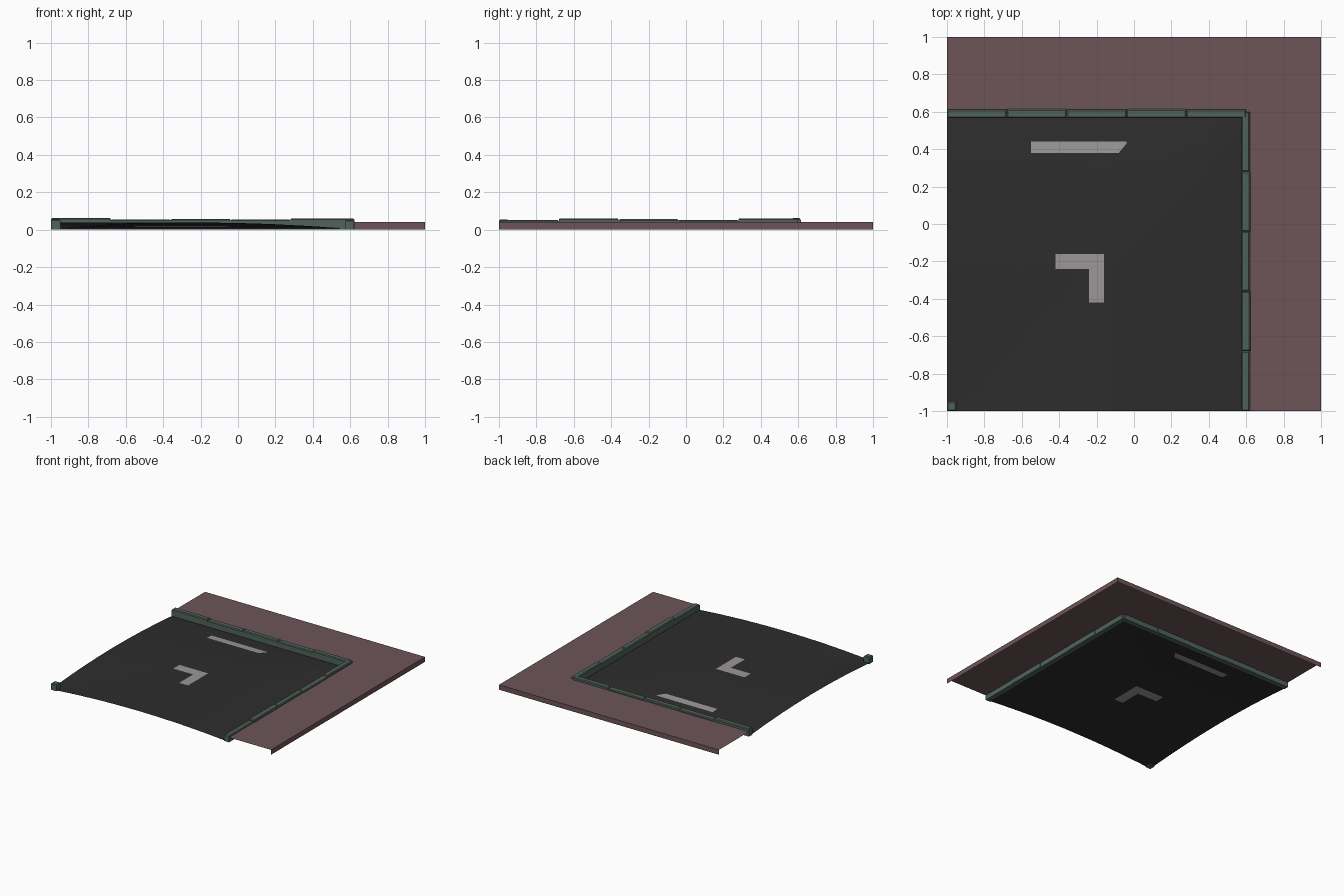
import bpy, bmesh

if "Cube" in bpy.data.objects:
    bpy.data.objects.remove(bpy.data.objects["Cube"])

def material(name, rgb):
    m = bpy.data.materials.new(name)
    m.diffuse_color = (*rgb, 1)
    m.use_nodes = True
    m.node_tree.nodes["Principled BSDF"].inputs["Base Color"].default_value = m.diffuse_color
    return m

ASPHALT = material("asphalt", (0.026, 0.026, 0.026))
PAINT = material("faded_paint", (0.33, 0.31, 0.31))
PAVING = material("paving", (0.155, 0.09, 0.096))
STONE = material("kerb_stone", (0.08, 0.125, 0.105))

def finish(bm, name, mats):
    mesh = bpy.data.meshes.new(name)
    bm.to_mesh(mesh)
    bm.free()
    for m in mats:
        mesh.materials.append(m)
    ob = bpy.data.objects.new(name, mesh)
    bpy.context.collection.objects.link(ob)
    return ob

# Road: sheet that rises to a crown along the middle of the turn
EDGE = 0.58
bm = bmesh.new()
bm.faces.new([bm.verts.new((x, y, 0)) for x, y in ((-1, -1), (EDGE, -1), (EDGE, EDGE), (-1, EDGE))])

def cut(co, no):
    bmesh.ops.bisect_plane(bm, geom=bm.verts[:] + bm.edges[:] + bm.faces[:],
                           dist=1e-5, plane_co=co, plane_no=no)

steps = (-0.9, -0.75, -0.6, -0.42, -0.24, -0.2, -0.16, 0, 0.18, 0.38, 0.44)
for c in steps + (-0.55, -0.04):
    cut((c, 0, 0), (1, 0, 0))
for c in steps:
    cut((0, c, 0), (0, 1, 0))
cut((0, 0, 0), (1, -1, 0))                     # mitre of the turn
cut((-0.04, 0.43, 0), (0.06, -0.05, 0))        # slanted stripe end

for f in bm.faces:
    f.smooth = True
    x, y, _ = f.calc_center_median()
    d = max(x, y)
    corner_mark = -0.24 < d < -0.16 and min(x, y) > -0.42
    stripe = -0.55 < x < -0.04 and 0.38 < y < 0.44 and 0.06 * (x + 0.04) < 0.05 * (y - 0.43)
    f.material_index = int(corner_mark or stripe)
for v in bm.verts:
    d = (max(v.co.x, v.co.y) + 0.2) / 0.79
    v.co.z = 0.038 - 0.034 * d * d
finish(bm, "road_surface", [ASPHALT, PAINT])

# Pavement: L-shaped top with skirts on the two outer sides
H = 0.04
bm = bmesh.new()
outline = [(1, -1), (1, 1), (-1, 1), (-1, 0.6), (0.6, 0.6), (0.6, -1)]
top = [bm.verts.new((x, y, H)) for x, y in outline]
low = [bm.verts.new((x, y, 0)) for x, y in outline[:3]]
bm.faces.new((top[0], top[1], top[4], top[5]))
bm.faces.new((top[1], top[2], top[3], top[4]))
for i in range(2):
    bm.faces.new((low[i], low[i + 1], top[i + 1], top[i]))
finish(bm, "pavement", [PAVING])

# Kerb stones: chamfered blocks of slightly uneven height
def stone(name, x0, x1, y0, y1, h):
    bm = bmesh.new()
    bmesh.ops.create_cube(bm, size=1)
    for v in bm.verts:
        v.co = ((x0 + x1) / 2 + v.co.x * (x1 - x0),
                (y0 + y1) / 2 + v.co.y * (y1 - y0), h * (v.co.z + 0.5))
    rims = [e for e in bm.edges if all(v.co.z > h / 2 for v in e.verts)]
    bmesh.ops.bevel(bm, geom=rims, offset=0.006, segments=1, affect='EDGES')
    finish(bm, name, [STONE])

joints = (-1, -0.68, -0.36, -0.04, 0.28, 0.6)
back_heights = (0.063, 0.055, 0.058, 0.054, 0.061)
side_heights = (0.052, 0.061, 0.056, 0.053, 0.06)
for i in range(5):
    a, b = joints[i], joints[i + 1]
    shift = 0.003 * (i % 2)
    stone(f"back_kerb_{i + 1}", a, b, 0.567, 0.611 + shift, back_heights[i])
    stone(f"side_kerb_{i + 1}", 0.575, 0.619 + shift, a, b, side_heights[i])
stone("inner_corner_kerb", -1, -0.95, -1, -0.95, 0.055)
